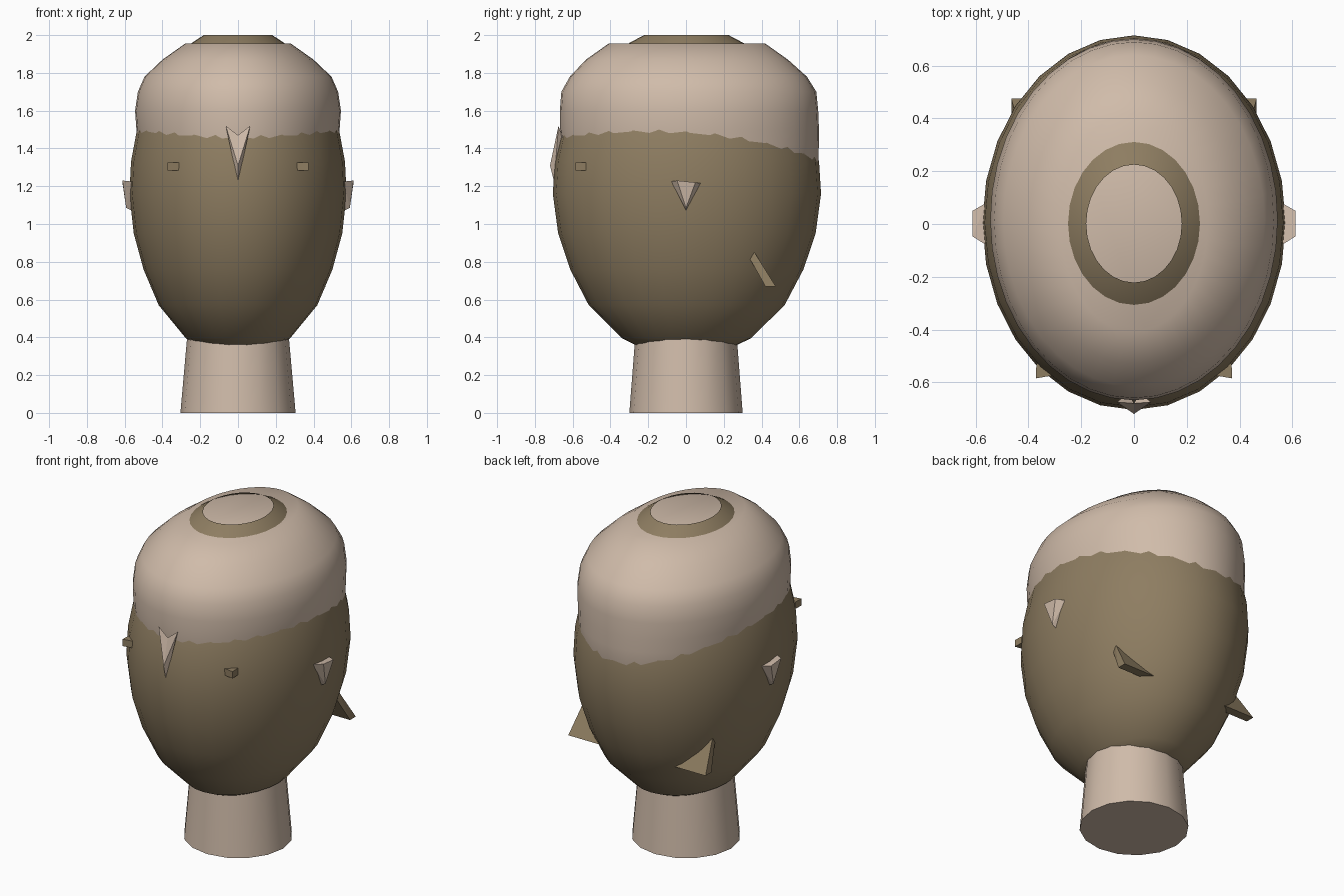
import bpy, bmesh, math

cube = bpy.data.objects.get("Cube")
if cube:
    bpy.data.objects.remove(cube, do_unlink=True)


def make_material(name, rgb):
    mat = bpy.data.materials.new(name)
    mat.use_nodes = True
    mat.diffuse_color = (*rgb, 1)
    mat.node_tree.nodes["Principled BSDF"].inputs["Base Color"].default_value = (*rgb, 1)
    return mat


SKIN = make_material("light skin", (0.63, 0.50, 0.40))
BROWN = make_material("olive brown", (0.27, 0.205, 0.12))


def finish(name, bm, mat, smooth=None):
    bmesh.ops.recalc_face_normals(bm, faces=bm.faces)
    mesh = bpy.data.meshes.new(name)
    bm.to_mesh(mesh)
    bm.free()
    mesh.materials.append(mat)
    obj = bpy.data.objects.new(name, mesh)
    bpy.context.collection.objects.link(obj)
    if smooth:
        bpy.ops.object.select_all(action="DESELECT")
        obj.select_set(True)
        bpy.context.view_layer.objects.active = obj
        bpy.ops.object.shade_smooth_by_angle(angle=math.radians(smooth))
    return obj


def loft(name, rings, sides, mat, bottom=False, top=False):
    """Skin oval rings given as (height, half width, front reach, back reach)."""
    bm = bmesh.new()
    loops = []
    for z, rx, front, back in rings:
        loop = []
        for i in range(sides):
            a = math.tau * i / sides
            mid, ry = (back - front) / 2, (back + front) / 2
            loop.append(bm.verts.new((rx * math.cos(a), mid + ry * math.sin(a), z)))
        loops.append(loop)
    for low, high in zip(loops, loops[1:]):
        for i in range(sides):
            j = (i + 1) % sides
            bm.faces.new((low[i], low[j], high[j], high[i]))
    if bottom:
        bm.faces.new(loops[0][::-1])
    if top:
        bm.faces.new(loops[-1])
    return finish(name, bm, mat, 45)


def hull(name, points, mat, side=1):
    """Flat-sided solid around a few corner points, optionally mirrored in x."""
    bm = bmesh.new()
    verts = [bm.verts.new((x * side, y, z)) for x, y, z in points]
    result = bmesh.ops.convex_hull(bm, input=verts)
    loose = [v for v in bm.verts if not v.link_faces]
    bmesh.ops.delete(bm, geom=loose, context="VERTS")
    bmesh.ops.dissolve_limit(bm, angle_limit=0.02, verts=bm.verts, edges=bm.edges)
    return finish(name, bm, mat)


# Egg-shaped head shell, open at the crown
shell = [(0.33, 0.25), (0.36, 0.38), (0.395, 0.48), (0.57, 0.73), (0.76, 0.87),
         (0.95, 0.96), (1.16, 1.0), (1.33, 0.985), (1.5, 0.93), (1.65, 0.83),
         (1.8, 0.68), (1.955, 0.435), (2.0, 0.315)]
loft("head_shell", [(z, 0.575 * f, 0.705 * f, 0.715 * f) for z, f in shell],
     28, BROWN, bottom=True)

# Skull cap, which sinks into the shell below the hairline
loft("skull_cap", [
    (1.2, 0.49, 0.62, 0.67), (1.33, 0.52, 0.645, 0.702), (1.42, 0.532, 0.66, 0.703),
    (1.5, 0.538, 0.668, 0.704), (1.6, 0.545, 0.668, 0.70), (1.7, 0.53, 0.66, 0.69),
    (1.78, 0.495, 0.615, 0.64), (1.87, 0.40, 0.53, 0.54), (1.955, 0.28, 0.41, 0.42)],
    40, SKIN, top=True)

# Neck
loft("neck", [(0, 0.305, 0.30, 0.30), (0.45, 0.265, 0.265, 0.265)], 16, SKIN,
     bottom=True, top=True)

# Nose: two wedges meeting on the centre line, notched at the top
for side, label in ((1, "left"), (-1, "right")):
    hull("nose_" + label, [(0.065, -0.675, 1.52), (0, -0.68, 1.47), (0, -0.72, 1.31),
                           (0, -0.698, 1.22), (0.02, -0.64, 1.42)], SKIN, side)

    # Ear: tapered triangular stud
    hull("ear_" + label, [(0.56, -0.08, 1.225), (0.56, 0.08, 1.215), (0.56, 0, 1.07),
                          (0.612, -0.047, 1.23), (0.612, 0.05, 1.22), (0.592, 0, 1.085)],
         SKIN, side)

    # Eye: small block
    hull("eye_" + label, [(x, y, z) for z in (1.283, 1.325) for x, y in
                          ((0.295, -0.572), (0.372, -0.585), (0.37, -0.53), (0.30, -0.52))],
         BROWN, side)

    # Rear fin: thin sloping triangle
    hull("rear_fin_" + label, [(0.43, 0.33, 0.83), (0.43, 0.35, 0.87),
                               (0.465, 0.42, 0.67), (0.465, 0.475, 0.67),
                               (0.25, 0.42, 0.67), (0.25, 0.475, 0.67)], BROWN, side)
